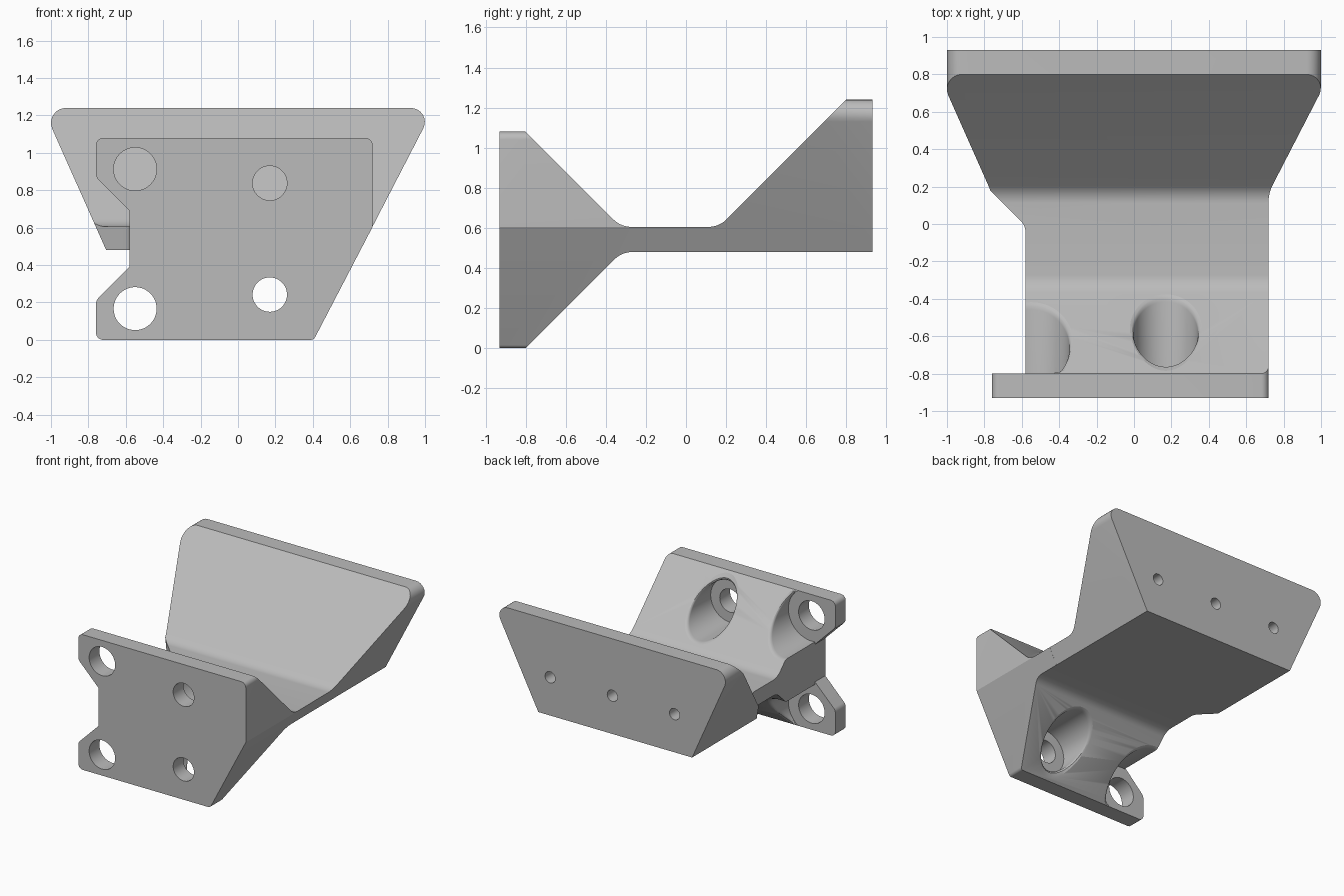
import bpy
import bmesh
import math
from mathutils import Vector

if "Cube" in bpy.data.objects:
    bpy.data.objects.remove(bpy.data.objects["Cube"], do_unlink=True)

grey = bpy.data.materials.new("plain grey")
grey.use_nodes = True
color = (0.5, 0.5, 0.5, 1)
grey.diffuse_color = color
grey.node_tree.nodes["Principled BSDF"].inputs["Base Color"].default_value = color


def rounded(points, steps=8):
    """Outline from (u, v, corner radius) points."""
    out = []
    for i, (u, v, r) in enumerate(points):
        p = Vector((u, v))
        if r == 0:
            out.append(p)
            continue
        a = (Vector(points[i - 1][:2]) - p).normalized()
        b = (Vector(points[(i + 1) % len(points)][:2]) - p).normalized()
        half = a.angle(b) / 2
        center = p + (a + b).normalized() * r / math.sin(half)
        start = p + a * r / math.tan(half) - center
        end = p + b * r / math.tan(half) - center
        for k in range(steps + 1):
            t = k / steps
            d = start.slerp(end, t) if hasattr(start, "slerp") else start.lerp(end, t)
            out.append(center + d.normalized() * r)
    return out


def loft(name, rings):
    """Closed solid through rings of equal point count."""
    bm = bmesh.new()
    loops = [[bm.verts.new(p) for p in ring] for ring in rings]
    n = len(loops[0])
    for a, b in zip(loops, loops[1:]):
        for i in range(n):
            j = (i + 1) % n
            bm.faces.new((a[i], a[j], b[j], b[i]))
    bm.faces.new(loops[0])
    bm.faces.new(loops[-1])
    bmesh.ops.recalc_face_normals(bm, faces=bm.faces)
    mesh = bpy.data.meshes.new(name)
    bm.to_mesh(mesh)
    bm.free()
    mesh.materials.append(grey)
    obj = bpy.data.objects.new(name, mesh)
    bpy.context.collection.objects.link(obj)
    return obj


def prism(name, points, axis, lo, hi):
    """Extrude a rounded outline along x, y or z."""
    place = {"x": lambda p, d: (d, p[0], p[1]),
             "y": lambda p, d: (p[0], d, p[1]),
             "z": lambda p, d: (p[0], p[1], d)}[axis]
    outline = rounded(points)
    return loft(name, [[place(p, d) for p in outline] for d in (lo, hi)])


def cylinder(name, x, z, r, lo, hi, n=48):
    angles = [math.tau * i / n for i in range(n)]
    return loft(name, [[(x + r * math.cos(a), y, z + r * math.sin(a))
                        for a in angles] for y in (lo, hi)])


def combine(obj, tool, operation):
    mod = obj.modifiers.new("cut", 'BOOLEAN')
    mod.operation = operation
    mod.solver = 'EXACT'
    mod.object = tool
    bpy.context.view_layer.objects.active = obj
    bpy.ops.object.modifier_apply(modifier=mod.name)
    bpy.data.objects.remove(tool, do_unlink=True)


FRONT, FLOOR, SEAM, BACK = -0.93, -0.8, -0.1, 0.93
HEIGHT, WEB_LOW, WEB_TOP, RISE = 1.08, 0.48, 0.605, 1.24

# Front half: plate tapering into the web, trimmed to the plate outline
bracket = prism("bracket", [
    (FRONT, 0, 0), (FLOOR, 0, 0), (-0.32, WEB_LOW, 0.13), (SEAM, WEB_LOW, 0),
    (SEAM, WEB_TOP, 0), (-0.325, WEB_TOP, 0.13), (FLOOR, HEIGHT, 0),
    (FRONT, HEIGHT, 0)], "x", -1.1, 1.1)
combine(bracket, prism("plate_outline", [
    (-0.76, 0, 0.04), (0.405, 0, 0.03), (0.72, 0.605, 0), (0.72, HEIGHT, 0.04),
    (-0.76, HEIGHT, 0.04), (-0.76, 0.87, 0.05), (-0.58, 0.69, 0),
    (-0.58, 0.39, 0), (-0.76, 0.21, 0.05)], "y", -1.2, 0.3), 'INTERSECT')

# Rear half: web rising to the wide plate, trimmed to the trapezoid
rear = prism("rear_half", [
    (SEAM, WEB_LOW, 0), (BACK, WEB_LOW, 0), (BACK, RISE, 0), (0.8, RISE, 0),
    (0.165, WEB_TOP, 0.13), (SEAM, WEB_TOP, 0)], "x", -1.1, 1.1)
combine(rear, prism("rear_outline", [
    (-0.616, 0.28, 0), (0.551, 0.28, 0), (1.047, RISE, 0.075),
    (-1.043, RISE, 0.08)], "y", -0.3, 1.2), 'INTERSECT')
combine(bracket, rear, 'UNION')

# Side recess behind the plate ears
combine(bracket, prism("side_recess", [
    (-1.3, FLOOR, 0), (-0.58, FLOOR, 0), (-0.58, -0.01, 0.08),
    (-1.3, 0.71, 0)], "z", -0.3, 1.5), 'DIFFERENCE')


def flared_bore(x, h, r, upper, n=64, steps=5):
    """Screw bore with a softened rim; h is measured from the plate end."""
    def ring(t, y=None):
        grow = 1 - math.sqrt(1 - t * t)
        pts = []
        for i in range(n):
            a = math.tau * i / n
            s = math.sin(a)
            out = max(s, 0)
            px = x + (r + 0.02 * grow) * math.cos(a)
            ph = h - (r + (0.01 + 0.045 * out) * grow) * s
            depth = (0.03 + 0.03 * out) * (1 - t)
            py = max(FLOOR + ph - depth, FLOOR + 0.006 + 0.002 * t)
            pts.append((px, py if y is None else y, HEIGHT - ph if upper else ph))
        return pts
    rings = [ring(0, FLOOR)] + [ring(k / steps) for k in range(steps + 1)]
    return loft("bore", rings + [ring(1, -0.2)])


# Screw holes with bores, mirrored above and below the web
for upper in (True, False):
    for x, h, r, bore in ((-0.55, 0.167, 0.115, 0.205), (0.17, 0.242, 0.092, 0.172)):
        combine(bracket, flared_bore(x, h, bore, upper), 'DIFFERENCE')
        z = HEIGHT - h if upper else h
        combine(bracket, cylinder("hole", x, z, r, -1.1, -0.7), 'DIFFERENCE')

# Blind holes in the rear face
for x in (-0.55, 0, 0.55):
    combine(bracket, cylinder("blind_hole", x, 0.785, 0.045, 0.63, 1.1, 32), 'DIFFERENCE')

bpy.ops.object.select_all(action='DESELECT')
bracket.select_set(True)
bpy.context.view_layer.objects.active = bracket
bpy.ops.object.shade_smooth_by_angle(angle=math.radians(25))
